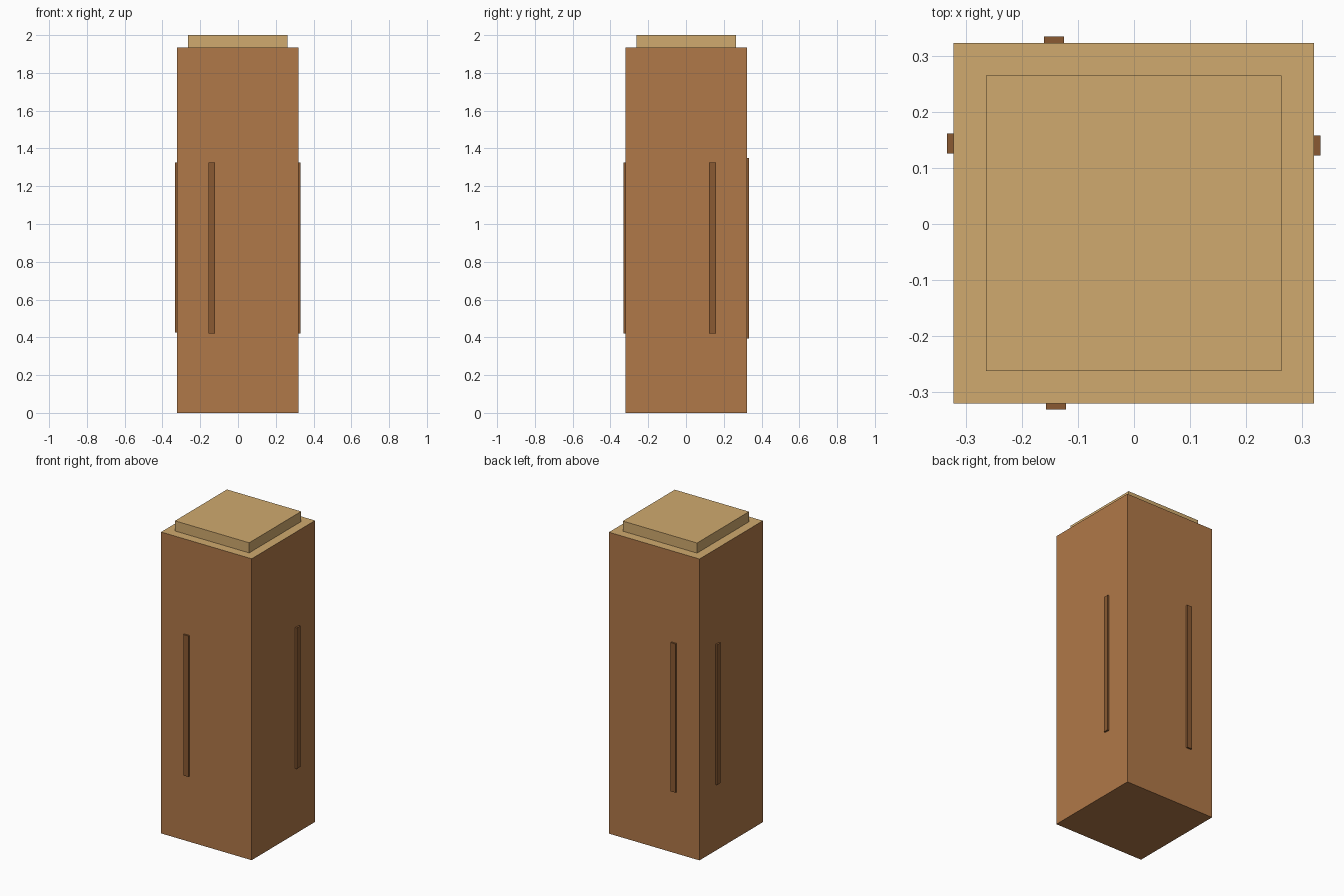
import bpy

if "Cube" in bpy.data.objects:
    bpy.data.objects.remove(bpy.data.objects["Cube"])


def material(name, rgb):
    m = bpy.data.materials.new(name)
    m.diffuse_color = (*rgb, 1)
    m.use_nodes = True
    m.node_tree.nodes["Principled BSDF"].inputs["Base Color"].default_value = m.diffuse_color
    return m


bark = material("bark_brown", (0.434, 0.188, 0.065))
cut_wood = material("cut_wood_tan", (0.631, 0.402, 0.156))
groove = material("dark_bark", (0.254, 0.102, 0.032))


def box(name, x, y, z, mat):
    """Box from (min, max) ranges on each axis."""
    bpy.ops.mesh.primitive_cube_add(
        size=1, location=[(a + b) / 2 for a, b in (x, y, z)])
    ob = bpy.context.object
    ob.name = name
    ob.scale = [b - a for a, b in (x, y, z)]
    bpy.ops.object.transform_apply(location=False, rotation=False, scale=True)
    ob.data.materials.append(mat)
    return ob


# Square trunk with a cut-wood top face
trunk = box("trunk", (-0.322, 0.321), (-0.32, 0.323), (0, 1.935), bark)
trunk.data.materials.append(cut_wood)
for face in trunk.data.polygons:
    if face.normal.z > 0.5:
        face.material_index = 1

# Raised slab on top
box("top_slab", (-0.264, 0.263), (-0.262, 0.265), (1.935, 2.0), cut_wood)

# One thin raised bark strip per side
strips = {
    "front": ((-0.157, -0.121), (-0.331, -0.319), (0.42, 1.325)),
    "back": ((-0.160, -0.125), (0.322, 0.334), (0.395, 1.35)),
    "right": ((0.320, 0.332), (0.122, 0.158), (0.42, 1.325)),
    "left": ((-0.333, -0.321), (0.126, 0.161), (0.425, 1.325)),
}
for side, ranges in strips.items():
    box(f"{side}_bark_strip", *ranges, groove)
